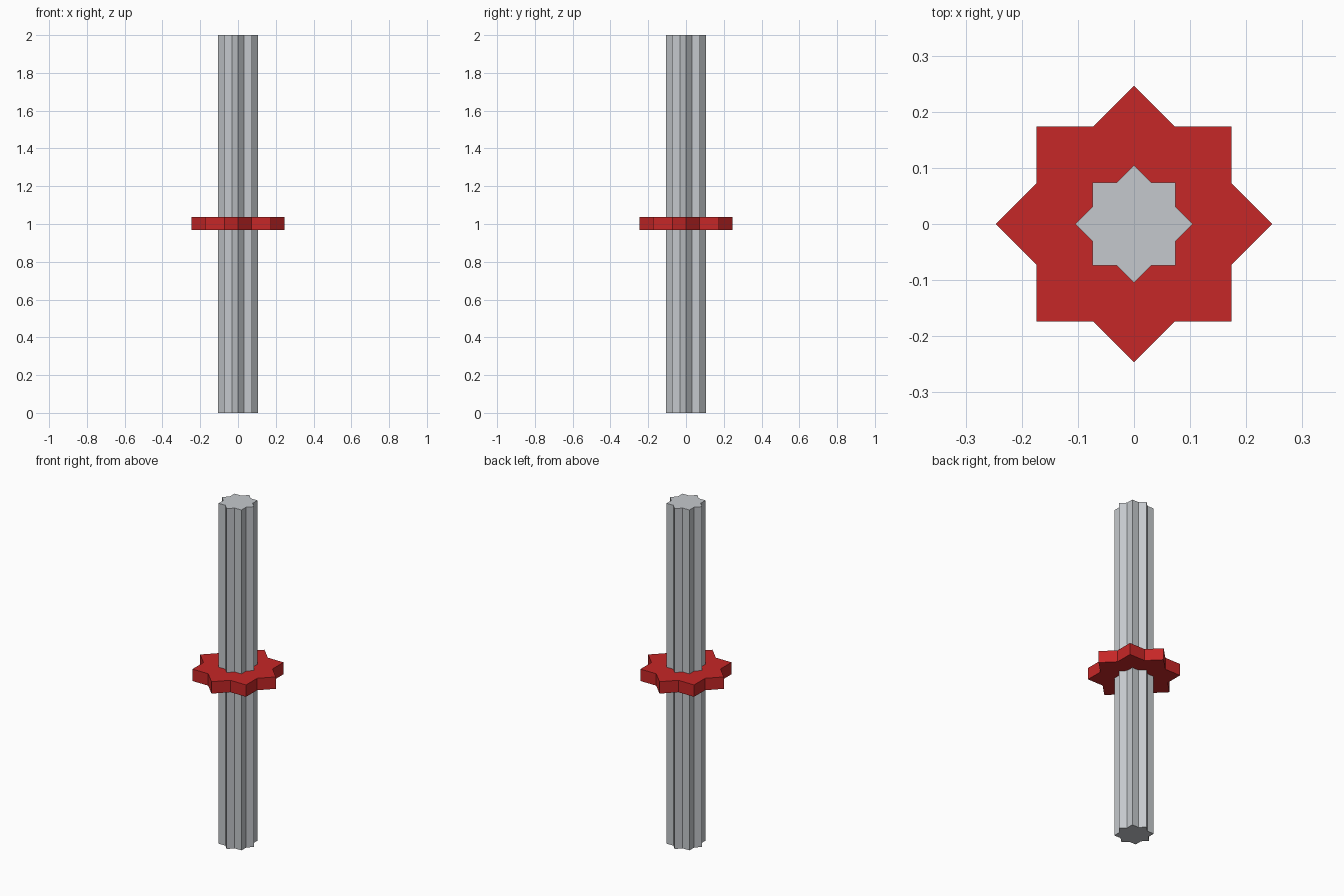
import bpy
import bmesh
from math import cos, sin, pi

cube = bpy.data.objects.get("Cube")
if cube:
    bpy.data.objects.remove(cube, do_unlink=True)

POINTS = 8
NOTCH = 0.7654  # notch radius / tip radius of two crossed squares


def make_material(name, rgb):
    mat = bpy.data.materials.new(name)
    mat.use_nodes = True
    color = (*rgb, 1.0)
    mat.diffuse_color = color
    mat.node_tree.nodes["Principled BSDF"].inputs["Base Color"].default_value = color
    return mat


def star_prism(name, tip_radius, bottom, top, mat):
    """Eight-pointed star outline extruded straight up."""
    bm = bmesh.new()
    outline = []
    for i in range(2 * POINTS):
        angle = i * pi / POINTS
        radius = tip_radius * (NOTCH if i % 2 else 1)
        outline.append(bm.verts.new((radius * cos(angle), radius * sin(angle), bottom)))
    base = bm.faces.new(outline)
    extruded = bmesh.ops.extrude_face_region(bm, geom=[base], use_keep_orig=True)
    raised = [g for g in extruded["geom"] if isinstance(g, bmesh.types.BMVert)]
    bmesh.ops.translate(bm, verts=raised, vec=(0, 0, top - bottom))
    bmesh.ops.recalc_face_normals(bm, faces=bm.faces)
    mesh = bpy.data.meshes.new(name)
    bm.to_mesh(mesh)
    bm.free()
    mesh.materials.append(mat)
    obj = bpy.data.objects.new(name, mesh)
    bpy.context.collection.objects.link(obj)
    return obj


steel = make_material("light_grey", (0.558, 0.584, 0.61))
red = make_material("red", (0.565, 0.02, 0.02))

# Fluted rod and the star collar around its middle
star_prism("rod", 0.105, 0.0, 2.0, steel)
star_prism("collar", 0.246, 0.967, 1.037, red)
